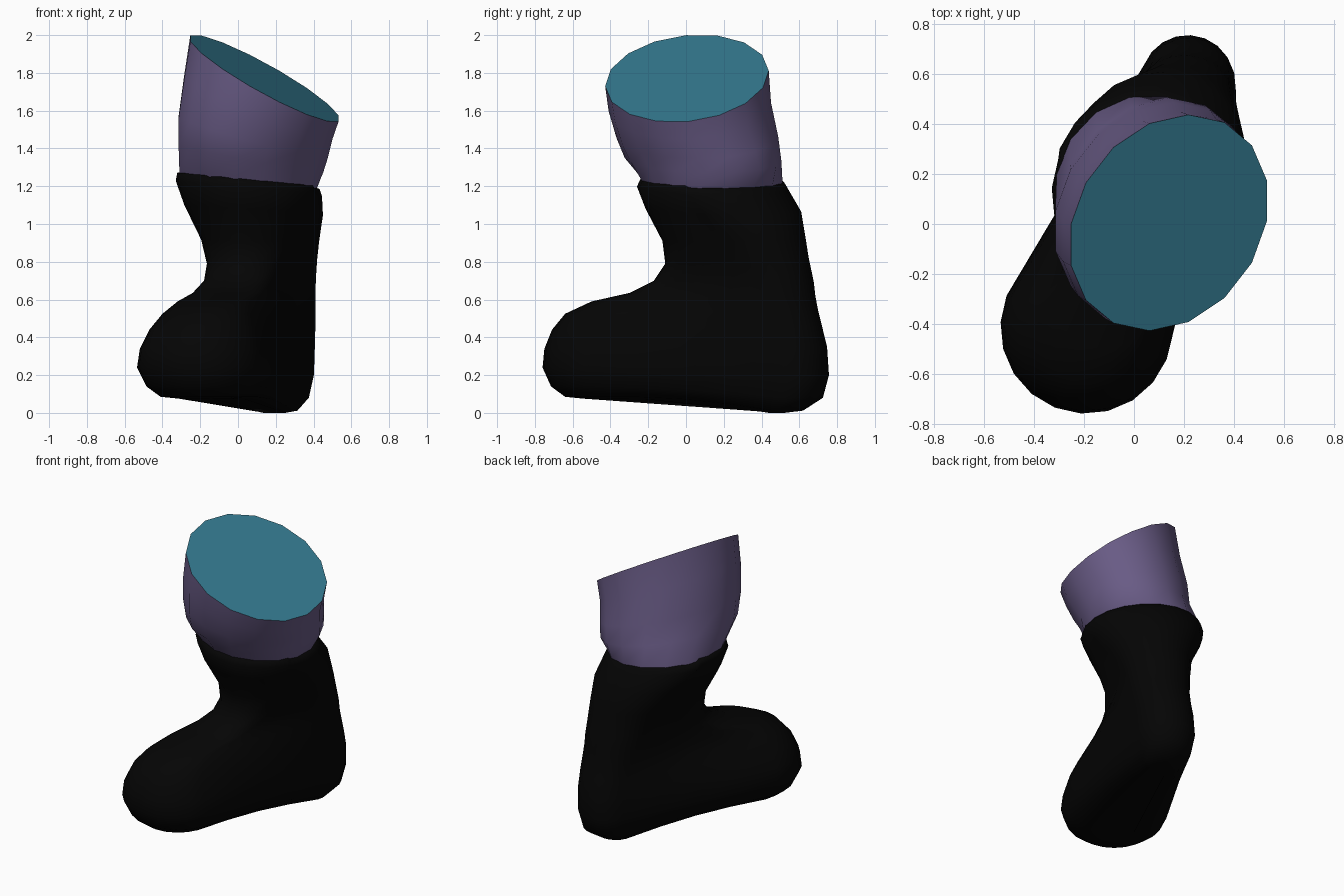
import bpy
from math import sin, cos, pi, radians, sqrt

if "Cube" in bpy.data.objects:
    bpy.data.objects.remove(bpy.data.objects["Cube"])


def material(name, rgb):
    m = bpy.data.materials.new(name)
    m.diffuse_color = (*rgb, 1)
    m.use_nodes = True
    m.node_tree.nodes["Principled BSDF"].inputs["Base Color"].default_value = m.diffuse_color
    return m


def make_object(name, verts, faces, mat, smooth=True):
    me = bpy.data.meshes.new(name)
    me.from_pydata(verts, [], faces)
    me.materials.append(mat)
    ob = bpy.data.objects.new(name, me)
    bpy.context.collection.objects.link(ob)
    if smooth:
        bpy.ops.object.select_all(action='DESELECT')
        ob.select_set(True)
        bpy.context.view_layer.objects.active = ob
        bpy.ops.object.shade_smooth_by_angle(angle=radians(75))
    return ob


def loft(name, rings, mat, close_bottom=False):
    n = len(rings[0])
    verts = [p for r in rings for p in r]
    faces = [(k * n + i, k * n + (i + 1) % n, (k + 1) * n + (i + 1) % n, (k + 1) * n + i)
             for k in range(len(rings) - 1) for i in range(n)]
    if close_bottom:
        faces.append(tuple(reversed(range(n))))
    return make_object(name, verts, faces, mat)


# Boot: each level is a toe circle and a heel circle (x, y, z, radius) joined by straight sides
LEVELS = [
    (-.17, -.40, .075, .14, .19, .46, .000, .06),
    (-.18, -.41, .085, .23, .195, .50, .012, .12),
    (-.18, -.41, .14, .305, .21, .56, .08, .165),
    (-.19, -.415, .24, .345, .215, .57, .20, .187),
    (-.19, -.42, .34, .33, .22, .56, .35, .187),
    (-.18, -.42, .44, .29, .22, .53, .46, .19),
    (-.16, -.40, .525, .24, .215, .505, .54, .195),
    (-.12, -.30, .59, .20, .205, .48, .62, .205),
    (-.05, -.11, .635, .19, .20, .465, .69, .212),
    (.01, .02, .70, .19, .19, .44, .75, .225),
    (.05, .105, .79, .215, .18, .41, .82, .24),
    (.07, .14, .91, .265, .155, .36, .92, .275),
    (.05, .12, 1.08, .335, .105, .265, 1.07, .345),
    (.05, .12, 1.195, .38, .06, .16, 1.18, .385),
    (.05, .13, 1.235, .372, .06, .15, 1.22, .372),
    (.05, .13, 1.24, .35, .06, .15, 1.225, .35),
]
ARC, SIDE = 10, 4
DX, DY = -.37, -.93   # pointing direction of the foot


def boot_ring(level):
    toe, heel = level[:4], level[4:]
    lift = .025 if toe[2] < .1 else .012 if toe[2] < .2 else 0   # arch of the sole

    def pt(c, a):
        x = c[0] + c[3] * (cos(a) * DX - sin(a) * DY)
        y = c[1] + c[3] * (cos(a) * DY + sin(a) * DX)
        return (x, y, c[2] - .22 * max(0, c[2] - .8) * (x - .06))

    def side(p, q):
        pts = []
        for i in range(1, SIDE):
            f = i / SIDE
            x, y, z = (p[j] + (q[j] - p[j]) * f for j in range(3))
            pts.append((x, y, z + lift * sin(pi * f)))
        return pts

    front = [pt(toe, -pi / 2 + pi * i / ARC) for i in range(ARC + 1)]
    back = [pt(heel, pi / 2 + pi * i / ARC) for i in range(ARC + 1)]
    return front + side(front[-1], back[0]) + back + side(back[-1], front[0])


loft("boot", [boot_ring(l) for l in LEVELS], material("boot_black", (.0014, .0014, .0014)), True)

# Leg: skewed ellipses rising from the boot rim to the slanted cut (t, cx, cy, half x, half y)
SECTIONS = [(-.05, .05, .14, .355, .365), (.02, .055, .135, .372, .382), (.2, .068, .09, .39, .415),
            (.4, .08, .06, .402, .428), (.7, .108, .02, .40, .43), (1, .14, .005, .40, .433)]
N = 16


def leg_ring(t, cx, cy, rx, ry):
    skew = .036 * min(1, max(t, 0) / .2) / rx
    ring = []
    for i in range(N):
        a = 2 * pi * (i + .5) / N
        x = cx + rx * cos(a)
        y = cy + skew * cos(a) + sqrt(ry * ry - skew * skew) * sin(a)
        low = 1.22 - .09 * (x - .06) - .03 * (y - .14)
        high = 1.77 - .585 * (x - .14) + .2 * y
        ring.append((x, y, low + (high - low) * t))
    return ring


leg = [leg_ring(*s) for s in SECTIONS]
loft("leg", leg, material("leg_purple", (.14, .105, .235)))

# Flat cut face on top of the leg
make_object("cut_face", leg[-1], [tuple(range(N))], material("cut_teal", (.035, .195, .28)), False)
